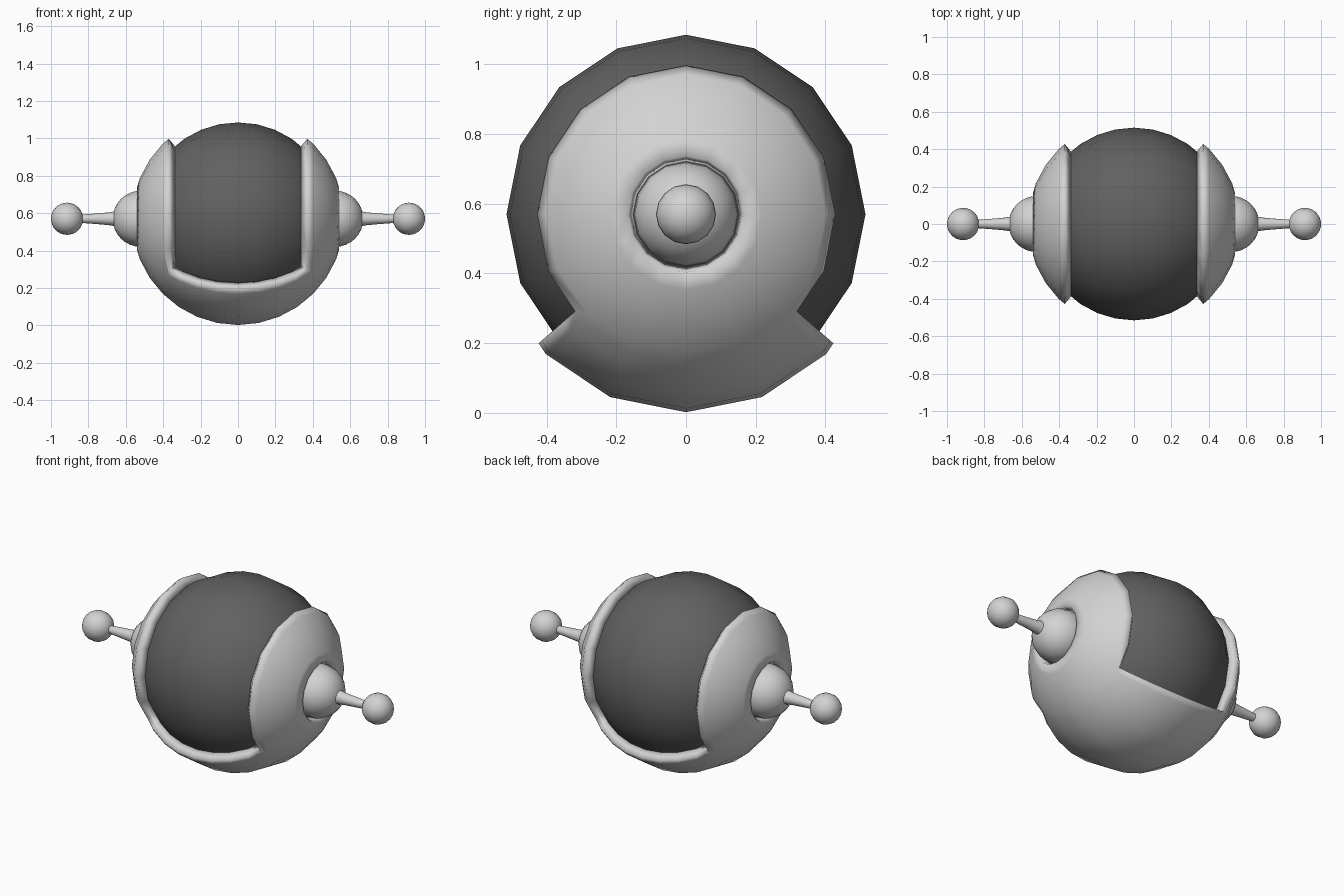
import bpy, bmesh, math
from mathutils import Matrix, Vector

if "Cube" in bpy.data.objects:
    bpy.data.objects.remove(bpy.data.objects["Cube"])

CENTRE = Vector((0, 0, 0.57))


def material(name, value):
    m = bpy.data.materials.new(name)
    m.diffuse_color = (value, value, value, 1)
    m.use_nodes = True
    m.node_tree.nodes["Principled BSDF"].inputs["Base Color"].default_value = m.diffuse_color
    return m


light = material("light_grey", 0.65)
dark = material("dark_grey", 0.12)


def finish(name, bm, mat, location):
    bmesh.ops.recalc_face_normals(bm, faces=bm.faces)
    for f in bm.faces:
        f.smooth = True
    me = bpy.data.meshes.new(name)
    bm.to_mesh(me)
    bm.free()
    me.materials.append(mat)
    ob = bpy.data.objects.new(name, me)
    ob.location = location
    bpy.context.collection.objects.link(ob)
    return ob


def sphere(radius):
    """Sphere with its poles on the x axis."""
    bm = bmesh.new()
    bmesh.ops.create_uvsphere(bm, u_segments=16, v_segments=16, radius=radius,
                              matrix=Matrix.Rotation(math.pi / 2, 4, 'Y'))
    return bm


def cut(bm, point, normal, keep=lambda c: True):
    """Slice the faces whose centre passes the rule."""
    faces = [f for f in bm.faces if keep(f.calc_center_median())]
    geom = set(faces)
    for f in faces:
        geom.update(f.edges)
        geom.update(f.verts)
    bmesh.ops.bisect_plane(bm, geom=list(geom), dist=1e-5,
                           plane_co=point, plane_no=normal)


# Inner core
finish("core", sphere(0.515), dark, CENTRE)

# Outer shell: two side caps joined by a band underneath
RIM, HOLE, ANGLE = 0.37, 0.54, math.radians(48.8)
bm = sphere(0.568)
for s in (-1, 1):
    cut(bm, (s * RIM, 0, 0), (1, 0, 0))
    cut(bm, (s * HOLE, 0, 0), (1, 0, 0))
for s in (-1, 1):
    cut(bm, (0, 0, 0), (0, s * math.cos(ANGLE), math.sin(ANGLE)),
        lambda c: abs(c.x) < RIM and c.z < 0 and c.y * s > 0)


def is_open(c):
    above_band = math.atan2(abs(c.y), -c.z) > ANGLE
    return abs(c.x) > HOLE or (abs(c.x) < RIM and above_band)


gone = [f for f in bm.faces if is_open(f.calc_center_median())]
bmesh.ops.delete(bm, geom=gone, context='FACES')
shell = finish("shell", bm, light, CENTRE)
solid = shell.modifiers.new("thickness", 'SOLIDIFY')
solid.thickness = 0.052
solid.offset = -1

# Rod profile: (x, radius)
ROD = [(0.64, 0.043), (0.69, 0.034), (0.76, 0.028), (0.85, 0.021)]

for side, s in (("left", -1), ("right", 1)):
    # Hub, tapered rod and end ball on each side
    finish(side + "_hub", sphere(0.15), light, CENTRE + Vector((s * 0.52, 0, 0)))
    finish(side + "_ball", sphere(0.086), light, CENTRE + Vector((s * 0.914, 0, 0)))
    bm = bmesh.new()
    rings = [[bm.verts.new((s * x, r * math.cos(i * math.pi / 8),
                            r * math.sin(i * math.pi / 8))) for i in range(16)]
             for x, r in ROD]
    for a, b in zip(rings, rings[1:]):
        for i in range(16):
            j = (i + 1) % 16
            bm.faces.new((a[i], a[j], b[j], b[i]))
    finish(side + "_rod", bm, light, CENTRE)
